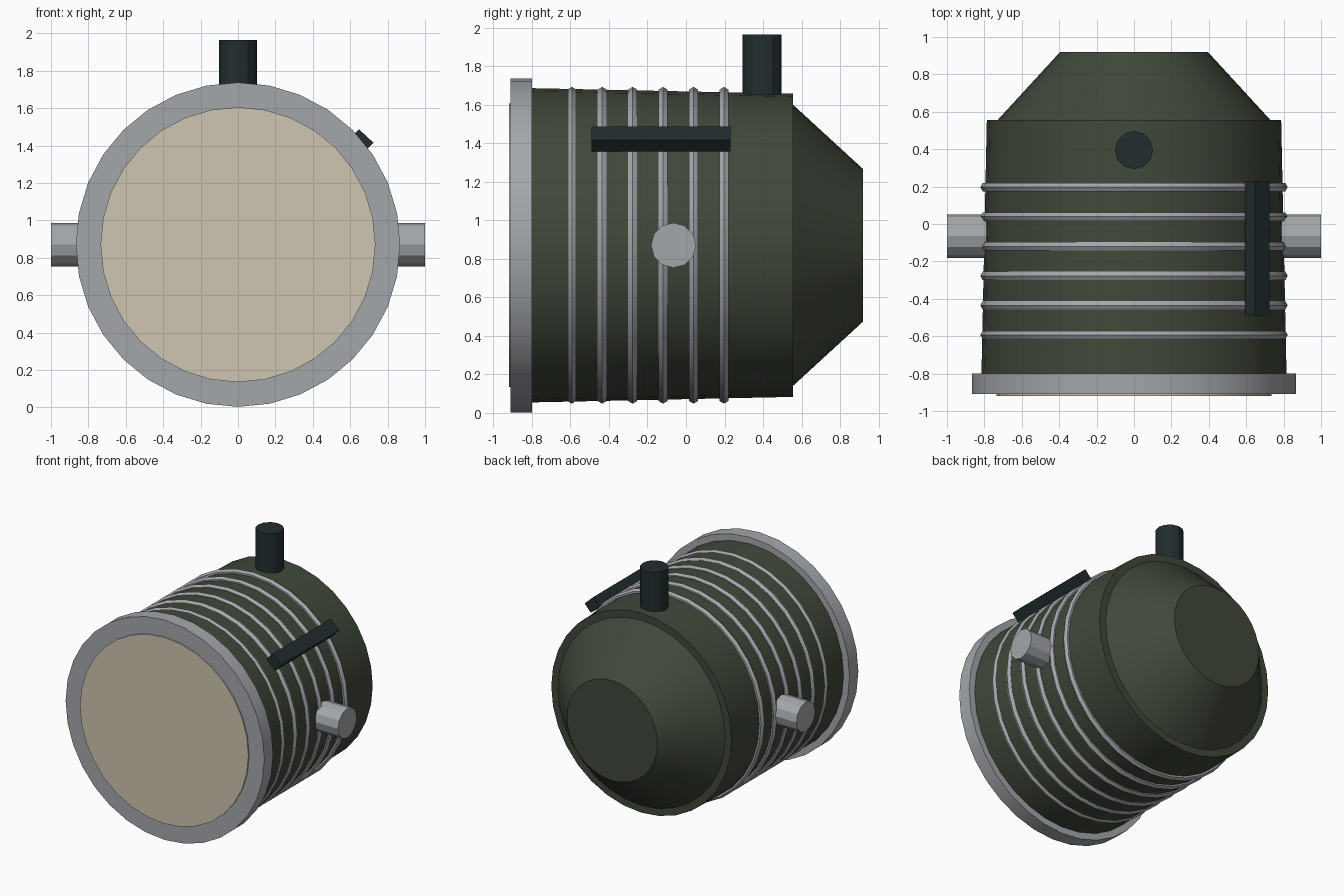
import bpy
import math
from mathutils import Vector

if "Cube" in bpy.data.objects:
    bpy.data.objects.remove(bpy.data.objects["Cube"], do_unlink=True)

AXIS_Z = 0.87


def material(name, rgb):
    mat = bpy.data.materials.new(name)
    mat.use_nodes = True
    mat.diffuse_color = (*rgb, 1)
    mat.node_tree.nodes["Principled BSDF"].inputs["Base Color"].default_value = (*rgb, 1)
    return mat


green = material("olive green", (0.05, 0.065, 0.042))
grey = material("metal grey", (0.37, 0.39, 0.41))
cream = material("cream lens", (0.62, 0.56, 0.44))
dark = material("dark slate", (0.016, 0.026, 0.028))


def finish(name, mat, smooth):
    obj = bpy.context.object
    obj.name = obj.data.name = name
    obj.data.materials.append(mat)
    if smooth:
        bpy.ops.object.shade_smooth_by_angle(angle=math.radians(25))
    return obj


def frustum(name, mat, start, end, r1, r2, sides=32, smooth=True):
    """Capped, optionally tapered cylinder between two points."""
    start, end = Vector(start), Vector(end)
    turn = (end - start).to_track_quat("Z", "Y").to_euler()
    bpy.ops.mesh.primitive_cone_add(vertices=sides, radius1=r1, radius2=r2,
                                    depth=(end - start).length,
                                    location=(start + end) / 2, rotation=turn)
    return finish(name, mat, smooth)


def along_axis(name, mat, y1, y2, r1, r2):
    return frustum(name, mat, (0, y1, AXIS_Z), (0, y2, AXIS_Z), r1, r2)


# Lamp housing: tapered barrel, cone back, front rim and lens
along_axis("barrel", green, -0.82, 0.555, 0.816, 0.787)
along_axis("back_cone", green, 0.55, 0.92, 0.735, 0.395)
along_axis("front_rim", grey, -0.91, -0.80, 0.867, 0.867)
along_axis("lens", cream, -0.92, -0.90, 0.735, 0.735)

# Cooling ribs around the barrel
for i in range(6):
    bpy.ops.mesh.primitive_torus_add(major_radius=0.795, minor_radius=0.027,
                                     major_segments=32, minor_segments=6,
                                     location=(0, -0.593 + i * 0.158, AXIS_Z),
                                     rotation=(math.pi / 2, 0, 0))
    finish(f"rib_{i + 1}", grey, True)

# Side pivots
for side, s in (("left", 1), ("right", -1)):
    frustum(f"{side}_pivot", grey, (s * 0.7, -0.065, AXIS_Z), (s, -0.065, AXIS_Z),
            0.117, 0.117, sides=12, smooth=False)

# Vent stub on top
frustum("top_vent", dark, (0, 0.395, 1.6), (0, 0.395, 1.965), 0.102, 0.102,
        sides=12, smooth=False)

# Slanted bar on the upper left
bpy.ops.mesh.primitive_cube_add(size=1, location=(0.658, -0.13, 1.422),
                                rotation=(0, 0.75, 0))
bar = finish("side_bar", dark, False)
bar.scale = (0.105, 0.72, 0.08)
